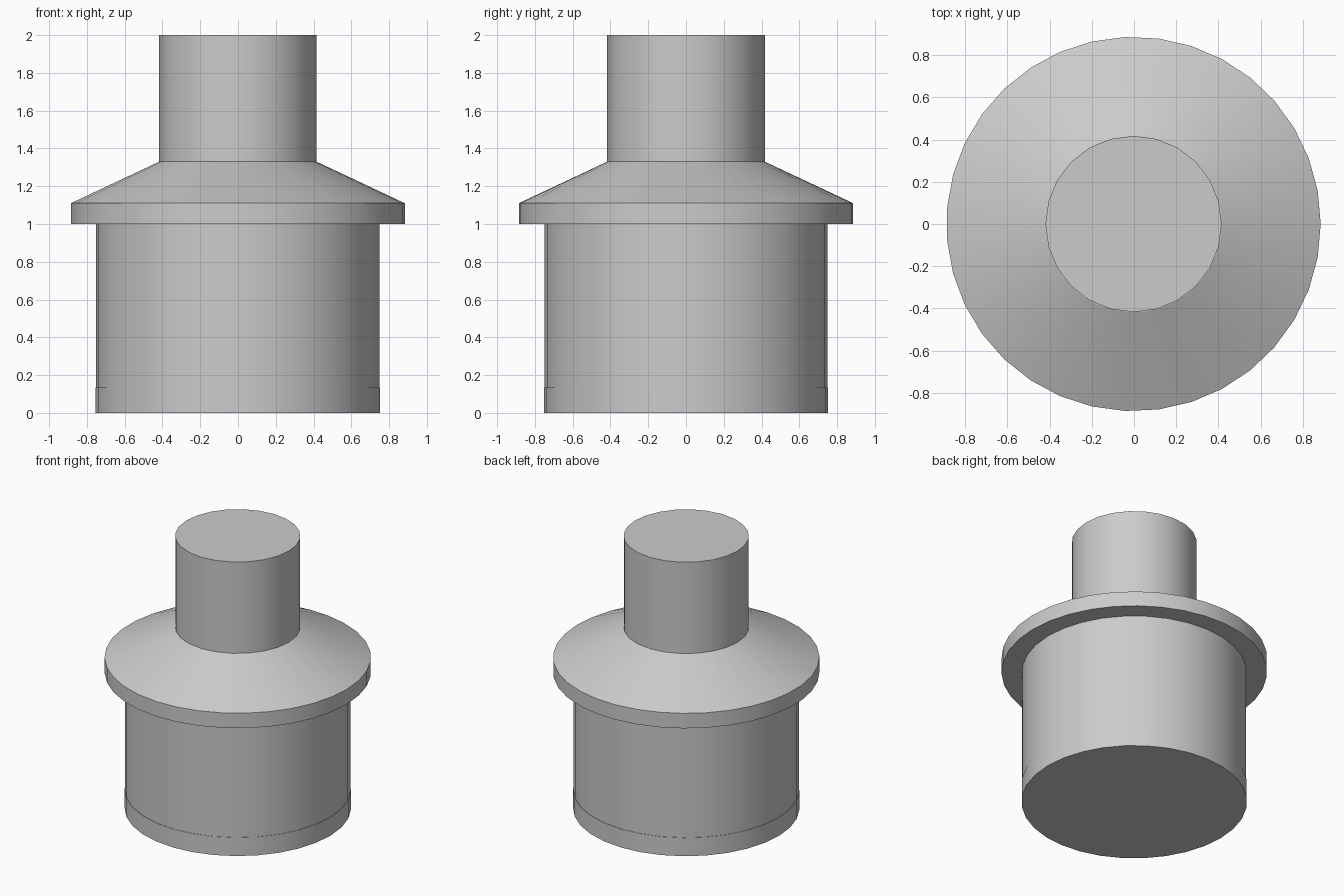
import bpy
import bmesh
from math import cos, sin, tau, radians

cube = bpy.data.objects.get("Cube")
if cube:
    bpy.data.objects.remove(cube, do_unlink=True)

grey = bpy.data.materials.new("plain grey")
grey.use_nodes = True
COLOUR = (0.6, 0.6, 0.6, 1)
grey.diffuse_color = COLOUR
grey.node_tree.nodes["Principled BSDF"].inputs["Base Color"].default_value = COLOUR


def turned(name, profile, sides):
    """Closed solid of revolution from (radius, height) points, bottom to top."""
    bm = bmesh.new()
    rings = [[bm.verts.new((r * cos(tau * i / sides), r * sin(tau * i / sides), z))
              for i in range(sides)] for r, z in profile]
    for low, high in zip(rings, rings[1:]):
        for i in range(sides):
            j = (i + 1) % sides
            bm.faces.new((low[i], low[j], high[j], high[i]))
    bm.faces.new(rings[0][::-1])
    bm.faces.new(rings[-1])
    mesh = bpy.data.meshes.new(name)
    bm.to_mesh(mesh)
    bm.free()
    mesh.materials.append(grey)
    obj = bpy.data.objects.new(name, mesh)
    obj.location.x = -0.002
    bpy.context.collection.objects.link(obj)
    bpy.ops.object.select_all(action="DESELECT")
    obj.select_set(True)
    bpy.context.view_layer.objects.active = obj
    bpy.ops.object.shade_smooth_by_angle(angle=radians(20))
    return obj


# Wide drum with a barely raised foot band
turned("foot_band", [(0.753, 0), (0.753, 0.135)], 32)
turned("drum", [(0.75, 0.13), (0.75, 1.0)], 32)

# Overhanging brim with its sloping shoulder
turned("brim_and_shoulder", [(0.886, 1.0), (0.886, 1.11), (0.417, 1.33)], 35)

# Narrow neck
turned("neck", [(0.417, 1.33), (0.417, 2.0)], 24)
